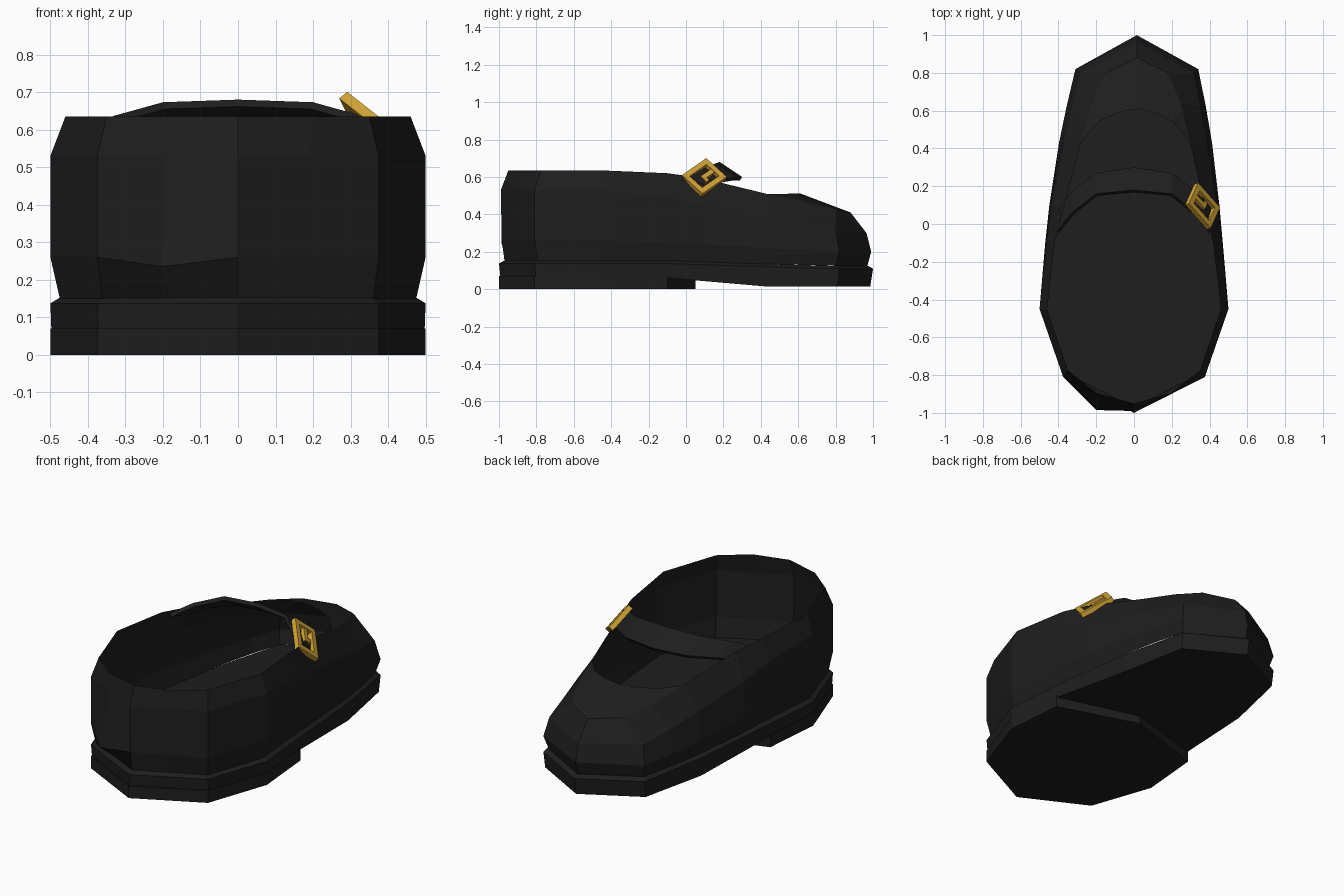
import bpy, bmesh
from mathutils import Vector

cube = bpy.data.objects.get("Cube")
if cube:
    bpy.data.objects.remove(cube, do_unlink=True)


def material(name, colour, rough):
    m = bpy.data.materials.new(name)
    m.use_nodes = True
    m.diffuse_color = (*colour, 1)
    shader = m.node_tree.nodes["Principled BSDF"]
    shader.inputs["Base Color"].default_value = (*colour, 1)
    shader.inputs["Roughness"].default_value = rough
    return m


black = material("black leather", (0.013, 0.013, 0.013), 0.8)
gold = material("gold", (0.65, 0.37, 0.035), 0.5)


def lean(p):
    # The toe drifts slightly to one side
    x, y, z = p
    return (x + 0.015 * max(0, min(1, y / 0.8)), y, z)


def finish(bm, name, mat):
    bmesh.ops.remove_doubles(bm, verts=bm.verts, dist=0.0005)
    bmesh.ops.recalc_face_normals(bm, faces=bm.faces)
    mesh = bpy.data.meshes.new(name)
    bm.to_mesh(mesh)
    bm.free()
    mesh.materials.append(mat)
    ob = bpy.data.objects.new(name, mesh)
    bpy.context.collection.objects.link(ob)
    return ob


def skin(bm, columns, closed=False):
    # Join neighbouring columns of points with quads
    grid = [[bm.verts.new(p) for p in col] for col in columns]
    pairs = list(zip(grid, grid[1:]))
    if closed:
        pairs.append((grid[-1], grid[0]))
    for a, b in pairs:
        for i in range(len(a) - 1):
            bm.faces.new((a[i], b[i], b[i + 1], a[i + 1]))
    return grid


def mirrored(half):
    # Full loop from a half that starts and ends on the centre line
    other = [[(-x, y, z) for x, y, z in col] for col in half[-2:0:-1]]
    return [[lean(p) for p in col] for col in half + other]


# Sole: outline with a lip that tucks in under the upper
outline = [(0, -1), (.375, -.81), (.5, -.45), (.47, -.1),
           (.405, .43), (.325, .82), (0, 1)]


def sole_columns():
    half = []
    for x, y in outline:
        top = 0.137 - 0.028 * max(0, min(1, (y + 0.1) / 0.9))
        low = 0 if y < -0.2 else (0.06 if y < 0 else 0.015)
        half.append([(x * .99, y * .985, low), (x, y, top),
                     (x * .95, y * .975, top + .015)])
    return mirrored(half)


bm = bmesh.new()
grid = skin(bm, sole_columns(), closed=True)
n = len(outline)
for level in (0, 2):
    # Pairs across the width make the foot bed and the underside
    for i in range(n - 1):
        loop = [grid[i][level], grid[i + 1][level],
                grid[-(i + 1) % len(grid)][level], grid[-i % len(grid)][level]]
        bm.faces.new(list(dict.fromkeys(loop)))
finish(bm, "sole", black)

# Heel: low block with a pointed front edge
bm = bmesh.new()
heel = [(x, y) for x, y in outline[:4]] + [(0, .05)]
heel += [(-x, y) for x, y in heel[3:0:-1]]
skin(bm, [[(x, y, 0), (x, y, .07)] for x, y in heel], closed=True)
bm.verts.ensure_lookup_table()
for level in (0, 1):
    bm.faces.new([v for v in bm.verts][level::2])
finish(bm, "heel", black)

# Upper: columns run from the sole up to the rim, from heel to toe
half = [
    [(0, -.97, .15), (0, -.985, .26), (0, -.99, .53), (0, -.95, .635)],
    [(.18, -.88, .15), (.19, -.9, .26), (.19, -.9, .53), (.2, -.895, .635)],
    [(.36, -.79, .15), (.375, -.81, .26), (.375, -.81, .53), (.35, -.775, .635)],
    [(.475, -.45, .15), (.5, -.45, .26), (.5, -.45, .53), (.46, -.45, .635)],
    [(.445, -.1, .148), (.47, -.1, .25), (.465, -.1, .49), (.42, -.1, .62)],
    [(.425, .1, .143), (.45, .1, .24), (.44, .1, .45), (.375, .08, .595)],
    [(.385, .43, .135), (.405, .43, .22), (.38, .43, .38), (.29, .43, .51)],
    [(.35, .62, .13), (.367, .63, .21), (.34, .62, .34), (.235, .64, .465), (.2, .54, .51)],
    [(.305, .8, .125), (.325, .82, .2), (.3, .8, .31), (.165, .8, .43), (.1, .59, .512)],
    [(0, .97, .125), (0, .99, .2), (0, .965, .3), (0, .88, .41), (0, .61, .512)],
]
half = [c if len(c) == 5 else c + [c[3]] for c in half]
columns = mirrored(half)
columns[-1][1] = (-.2, -.985, .235)   # bulge beside the heel seam
bm = bmesh.new()
skin(bm, columns, closed=True)
bmesh.ops.dissolve_degenerate(bm, edges=bm.edges, dist=0.0005)
finish(bm, "upper", black)

# Strap: arched band over the instep, tilted forward
half = [[(0, .18, .68), (0, .3, .6)],
        [(.2, .16, .673), (.2, .27, .6)],
        [(.33, .06, .637), (.32, .18, .585)],
        [(.41, -.04, .595), (.39, .1, .56)]]
band = [[(-x, y, z) for x, y, z in c] for c in half[:0:-1]] + half
bm = bmesh.new()
skin(bm, band)
strap = finish(bm, "strap", black)
thick = strap.modifiers.new("thickness", "SOLIDIFY")
thick.thickness = 0.022
thick.offset = -1

# Buckle: square frame with a tongue, lying on the side of the strap
centre = Vector((.363, .095, .597))
across = Vector((.05, .11, -.1)).normalized()
along = Vector((.115, -.13, -.09)).normalized()
out = across.cross(along)
if out.x < 0:
    out = -out


def bar(bm, u0, u1, v0, v1, depth):
    corners = [[centre + across * u + along * v + out * w for w in (-depth, depth)]
               for u, v in ((u0, v0), (u1, v0), (u1, v1), (u0, v1))]
    g = skin(bm, corners, closed=True)
    for k in (0, 1):
        bm.faces.new([c[k] for c in g])


U, V, W = .078, .098, .03
bm = bmesh.new()
for s in (-1, 1):
    bar(bm, *sorted((s * U, s * (U - W))), -V, V, .014)
    bar(bm, -U + W, U - W, *sorted((s * V, s * (V - W))), .014)
bar(bm, -.012, .014, -V + W, .015, .011)
bar(bm, .014, .034, -.005, .015, .011)
finish(bm, "buckle", gold)
